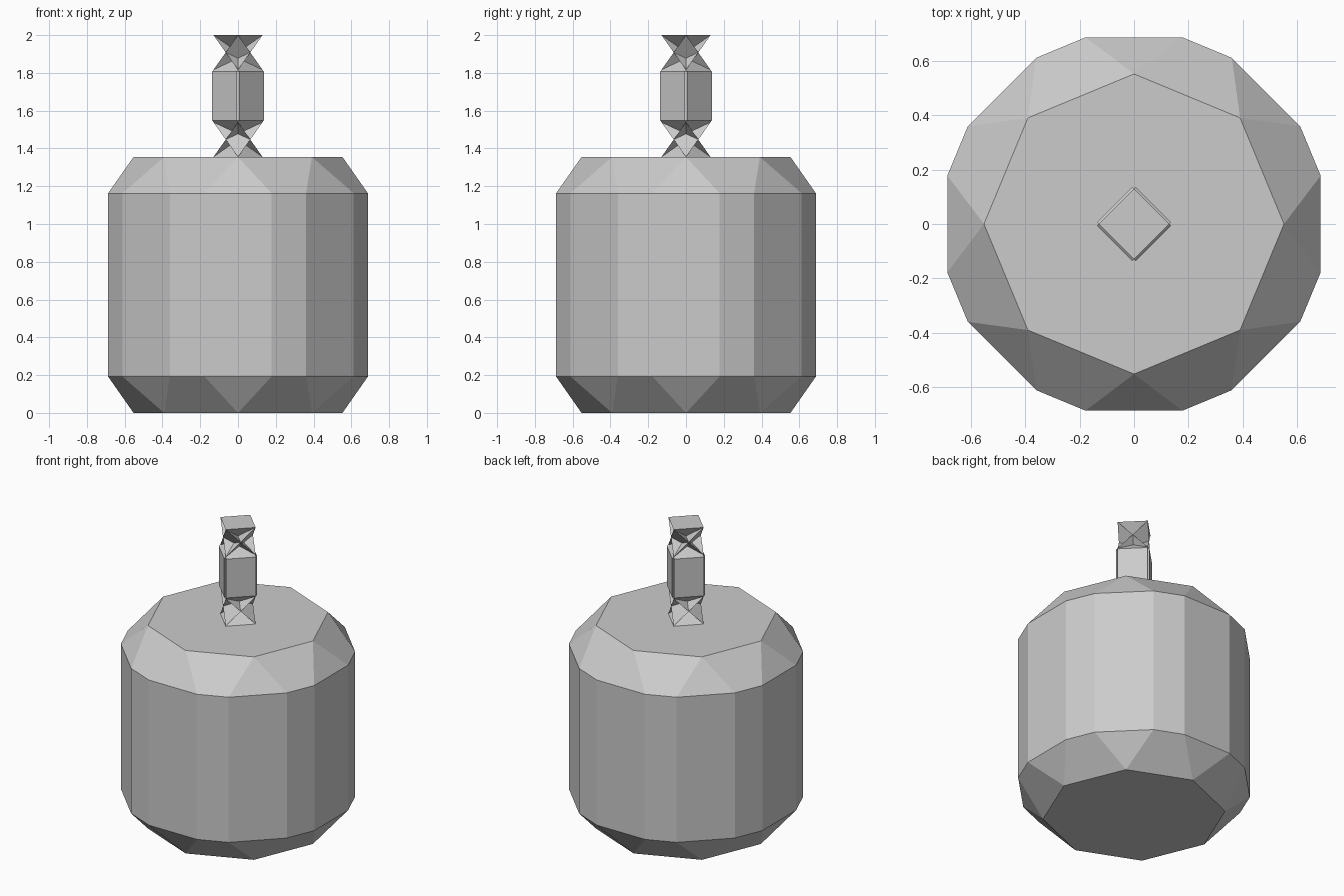
import bpy

if "Cube" in bpy.data.objects:
    bpy.data.objects.remove(bpy.data.objects["Cube"])

BEVEL = 0.193


def chamfered_cylinder(name, sides, radius, z0, z1):
    bpy.ops.mesh.primitive_cylinder_add(vertices=sides, radius=radius, depth=z1 - z0,
                                        location=(0, 0, (z0 + z1) / 2))
    obj = bpy.context.object
    obj.name = name
    mod = obj.modifiers.new("chamfer", 'BEVEL')
    mod.width = BEVEL
    mod.segments = 1
    mod.limit_method = 'NONE'
    # unclamped, so the wide chamfer folds the thin stem into its pinched ends
    mod.use_clamp_overlap = False
    return obj


# Eight-sided body with every edge chamfered
chamfered_cylinder("body", 8, 0.762, 0.0, 1.355)

# Four-sided stem, pinched at top and bottom
chamfered_cylinder("stem", 4, 0.143, 1.355, 2.0)
